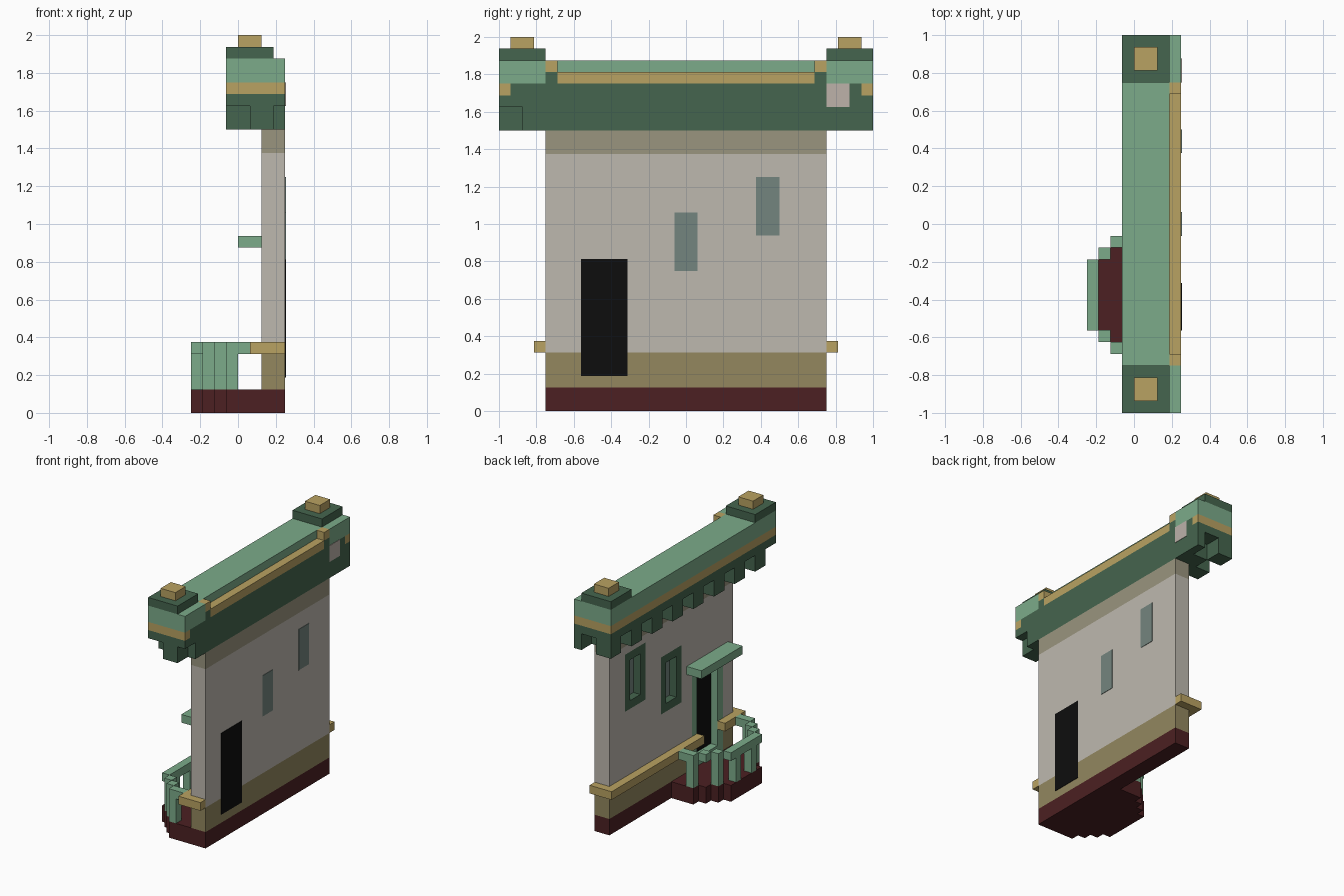
import bpy, bmesh

cube = bpy.data.objects.get("Cube")
if cube:
    bpy.data.objects.remove(cube, do_unlink=True)


def material(name, hex_code):
    rgb = [int(hex_code[i:i + 2], 16) / 255 for i in (0, 2, 4)]
    lin = [c / 12.92 if c <= 0.04045 else ((c + 0.055) / 1.055) ** 2.4 for c in rgb] + [1]
    m = bpy.data.materials.new(name)
    m.use_nodes = True
    m.diffuse_color = lin
    m.node_tree.nodes["Principled BSDF"].inputs["Base Color"].default_value = lin
    return m


LIGHT = material("light green", "7CAB8A")
DARK = material("dark green", "45654E")
GOLD = material("gold", "B9A262")
WALL = material("pale plaster", "BEB9AF")
BAND = material("grey tan", "9A957F")
OLIVE = material("olive tan", "93875F")
MAROON = material("maroon", "4C2022")
BLACK = material("black", "0D0D0D")
GLASS = material("grey teal glass", "74857F")
TILE = material("pale stone", "BDB2AA")


def boxes(name, mat, spans):
    """One object made of axis-aligned boxes (x0, x1, y0, y1, z0, z1)."""
    bm = bmesh.new()
    for x0, x1, y0, y1, z0, z1 in spans:
        vs = bmesh.ops.create_cube(bm, size=1)["verts"]
        for v in vs:
            v.co.x = x1 if v.co.x > 0 else x0
            v.co.y = y1 if v.co.y > 0 else y0
            v.co.z = z1 if v.co.z > 0 else z0
    me = bpy.data.meshes.new(name)
    bm.to_mesh(me)
    bm.free()
    me.materials.append(mat)
    ob = bpy.data.objects.new(name, me)
    bpy.context.collection.objects.link(ob)
    return ob


def both_ends(x0, x1, y0, y1, z0, z1):
    """The same box at the +y and -y ends."""
    return [(x0, x1, y0, y1, z0, z1), (x0, x1, -y1, -y0, z0, z1)]


U = 1 / 16            # module size
F, M, B = 0.125, 0.1875, 0.25   # wall planes: balcony side, recess, plain side

# Openings: name, infill material, frame material, y range, z range
openings = [("door", BLACK, LIGHT, -0.5625, -0.3125, 0.1875, 0.8125),
            ("middle_window", GLASS, DARK, -0.0625, 0.0625, 0.75, 1.0625),
            ("end_window", GLASS, DARK, 0.375, 0.5, 0.9375, 1.25)]

# Wall: plain back layer plus a front layer built around the openings
plaster = [(M, B, -0.75, 0.75, 0.3125, 1.375)]
skirt = [(M, B, -0.75, 0.75, 0.125, 0.3125)]
y = -0.75
for name, fill, trim, y0, y1, z0, z1 in openings:
    a, b, lo, hi = y0 - U, y1 + U, z0 - U, z1 + U
    plaster += [(F, M, y, a, 0.3125, 1.375), (F, M, a, b, hi, 1.375)]
    skirt.append((F, M, y, a, 0.125, 0.3125))
    if lo > 0.3125:
        plaster.append((F, M, a, b, 0.3125, lo))
        skirt.append((F, M, a, b, 0.125, 0.3125))
    y = b
    # Flush frame around a recess, and the infill showing on both sides
    boxes(name + "_frame", trim, [(F, M, a, y0, lo, hi), (F, M, y1, b, lo, hi),
                                  (F, M, y0, y1, lo, z0), (F, M, y0, y1, z1, hi)])
    boxes(name + "_panel", fill, [(M - 0.004, B + 0.003, y0, y1, z0, z1)])
plaster.append((F, M, y, 0.75, 0.3125, 1.375))
skirt.append((F, M, y, 0.75, 0.125, 0.3125))
boxes("wall", WALL, plaster)
boxes("wall_skirt", OLIVE, skirt)
boxes("wall_top_band", BAND, [(F, B, -0.75, 0.75, 1.375, 1.5)])
boxes("wall_base", MAROON, [(F, B, -0.75, 0.75, 0, 0.125)])
boxes("door_awning", LIGHT, [(0, F, -0.6875, -0.1875, 0.875, 0.9375)])

# Ledge moulding, broken at the door and wrapped round the ends
boxes("ledge", GOLD, [(U, F, -0.3125, 0.8125, 0.3125, 0.375),
                      (U, F, -0.8125, -0.5625, 0.3125, 0.375)]
      + both_ends(F, B, 0.75, 0.8125, 0.3125, 0.375))

# Balcony: stepped floor with a railing following its edge
C = -0.375            # balcony centre line
floor, rail, posts = [], [], []
for i in range(4):
    x0, half = -0.25 + i * U, 0.1875 + i * U
    x1 = F if i == 3 else x0 + U
    floor.append((x0, x1, C - half, C + half, 0, 0.125))
    if i == 0:
        rail.append((x0, x1, C - half, C + half, 0.3125, 0.375))
        for s in (-1, 1):
            p = C + s * 0.09375
            posts.append((x0, x1, p - U / 2, p + U / 2, 0.125, 0.3125))
        continue
    for s in (-1, 1):
        p0, p1 = sorted((C + s * half, C + s * (half - U)))
        rail.append((x0, U if i == 3 else x1, p0, p1, 0.3125, 0.375))
        if i != 2 or s < 0:
            posts.append((x0, x0 + U, p0, p1, 0.125, 0.3125))
boxes("balcony_floor", MAROON, floor)
boxes("balcony_rail", LIGHT, rail)
boxes("balcony_posts", LIGHT, posts)

# Cornice: inner body, corbels at an even pitch, frieze and gold band
boxes("cornice_body", DARK, [(U, B, -0.875, 0.875, 1.5, 1.625),
                             (-U, B, -1, 1, 1.625, 1.6875),
                             (0, B, -0.9375, 0.9375, 1.6875, 1.75)])
corbels = [(-U, U, -0.875 + 0.25 * k, -0.75 + 0.25 * k, 1.5, 1.625) for k in range(8)]
corbels += [(U, M, -1, -0.875, 1.5, 1.625), (M, B, 0.875, 1, 1.5, 1.625)]
boxes("corbels", DARK, corbels)
boxes("cornice_gold_band", GOLD, [(-U, 0, -0.9375, 0.9375, 1.6875, 1.75)]
      + both_ends(-U, B, 0.9375, 1, 1.6875, 1.75))
boxes("cornice_tile", TILE, [(B - 0.003, B + 0.003, 0.75, 0.875, 1.625, 1.75)])

# Roof slab with end blocks, and the low edging on the plain side
boxes("roof", LIGHT, [(-U, M, -1, 1, 1.75, 1.875)] + both_ends(M, B, 0.75, 1, 1.75, 1.875))
boxes("roof_edging", GOLD, [(M, B, -0.6875, 0.6875, 1.75, 1.8125)]
      + both_ends(M, B, 0.6875, 0.75, 1.8125, 1.875))
boxes("edging_feet", DARK, both_ends(M, B, 0.6875, 0.75, 1.75, 1.8125))

# Corner caps and finials
boxes("corner_caps", DARK, both_ends(-U, M, 0.75, 1, 1.875, 1.9375))
boxes("finials", GOLD, both_ends(0, F, 0.8125, 0.9375, 1.9375, 2))
